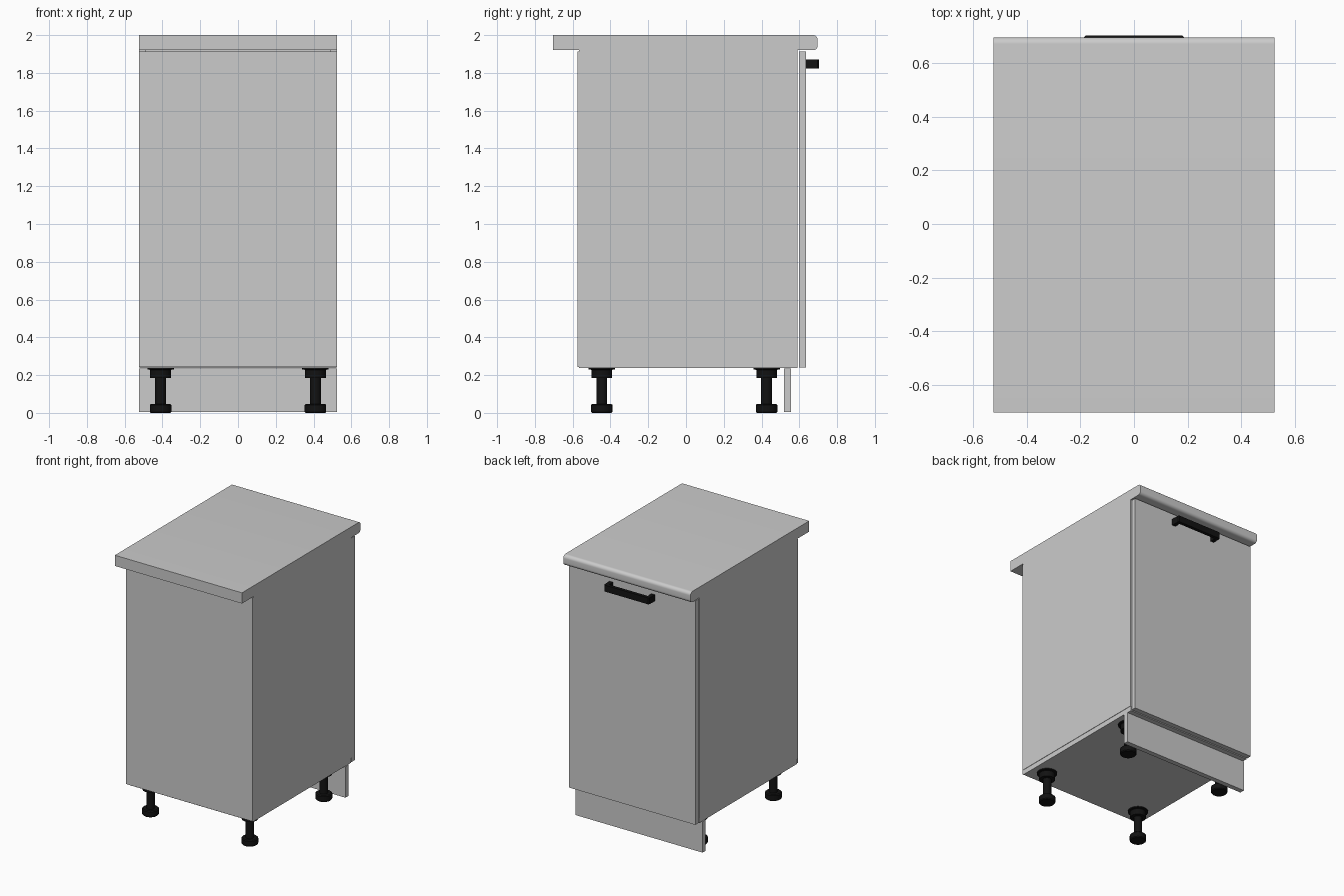
import bpy, bmesh, math

if "Cube" in bpy.data.objects:
    bpy.data.objects.remove(bpy.data.objects["Cube"])

black = bpy.data.materials.new("black_plastic")
black.diffuse_color = (0.006, 0.006, 0.006, 1)
black.use_nodes = True
black.node_tree.nodes["Principled BSDF"].inputs["Base Color"].default_value = black.diffuse_color


def finish(name, bm, mat=None):
    bmesh.ops.recalc_face_normals(bm, faces=bm.faces)
    me = bpy.data.meshes.new(name)
    bm.to_mesh(me)
    bm.free()
    ob = bpy.data.objects.new(name, me)
    bpy.context.collection.objects.link(ob)
    if mat:
        me.materials.append(mat)
    return ob


def smooth(ob, angle=30):
    bpy.ops.object.select_all(action='DESELECT')
    ob.select_set(True)
    bpy.context.view_layer.objects.active = ob
    bpy.ops.object.shade_smooth_by_angle(angle=math.radians(angle))


def box(name, x, y, z):
    """Board spanning the given (min, max) ranges."""
    bm = bmesh.new()
    bmesh.ops.create_cube(bm, size=1)
    for v in bm.verts:
        v.co = [r[0] + (c + 0.5) * (r[1] - r[0]) for r, c in zip((x, y, z), v.co)]
    return finish(name, bm)


def extrude(name, pts, vec, mat=None):
    """Closed outline swept along vec."""
    bm = bmesh.new()
    face = bm.faces.new([bm.verts.new(p) for p in pts])
    res = bmesh.ops.extrude_face_region(bm, geom=[face])
    bmesh.ops.translate(bm, vec=vec, verts=[g for g in res["geom"] if isinstance(g, bmesh.types.BMVert)])
    return finish(name, bm, mat)


def lathe(name, profile, loc, mat, n=32):
    """Radius/height profile turned about z."""
    bm = bmesh.new()
    rings = [[bm.verts.new((r * math.cos(2 * math.pi * i / n), r * math.sin(2 * math.pi * i / n), z))
              for i in range(n)] for r, z in profile]
    for a, b in zip(rings, rings[1:]):
        for i in range(n):
            bm.faces.new((a[i], a[(i + 1) % n], b[(i + 1) % n], b[i]))
    bm.faces.new(rings[0])
    bm.faces.new(rings[-1])
    ob = finish(name, bm, mat)
    ob.location = loc
    smooth(ob)
    return ob


W = 0.525      # half width of the cabinet
T = 0.037      # board thickness

# Countertop with rounded edge on the door side
R = 0.025
outline = [(-W, -0.703, 1.92), (-W, -0.703, 2.0)]
for cz, start in ((2.0 - R, 90), (1.92 + R, 0)):
    for i in range(9):
        a = math.radians(start - 90 * i / 8)
        outline.append((-W, 0.697 - R + R * math.cos(a), cz + R * math.sin(a)))
smooth(extrude("countertop", outline, (2 * W, 0, 0)))

# Carcass: bottom, sides, thin back and top rails
box("bottom_panel", (-W + 0.003, W - 0.003), (-0.566, 0.59), (0.238, 0.238 + T))
for s, side in ((-1, "left"), (1, "right")):
    box(side + "_side_panel", sorted((s * W, s * (W - T))), (-0.566, 0.59), (0.238 + T, 1.92))
box("back_panel", (-W + 0.002, W - 0.002), (-0.574, -0.566), (0.243, 1.912))
for name, y in (("back_rail", (-0.5, -0.1)), ("door_rail", (0.08, 0.48))):
    box(name, (-W + T, W - T), y, (1.92 - T, 1.92))

# Door and plinth
box("door", (-W + 0.004, W - 0.004), (0.597, 0.634), (0.24, 1.912))
box("plinth", (-W, W), (0.518, 0.555), (0.004, 0.236))

# Bracket handle with clipped corners
yb, yi, yo, hx, t, c = 0.634, 0.679, 0.704, 0.187, 0.028, 0.008
half = [(hx - t, yi), (hx - t, yb), (hx, yb), (hx, yo - c), (hx - c, yo)]
pts = half + [(-x, y) for x, y in reversed(half)]
extrude("handle", [(x, y, 1.822) for x, y in pts], (0, 0, 0.048), black)

# Adjustable legs
leg = [(0.052, 0), (0.057, 0.006), (0.057, 0.042), (0.050, 0.048), (0.029, 0.048),
       (0.029, 0.185), (0.055, 0.185), (0.055, 0.228), (0.070, 0.230), (0.070, 0.238)]
for x, sx in ((-0.41, "left"), (0.41, "right")):
    for y, sy in ((-0.446, "back"), (0.427, "door")):
        lathe(f"leg_{sx}_{sy}", leg, (x, y, 0), black)
